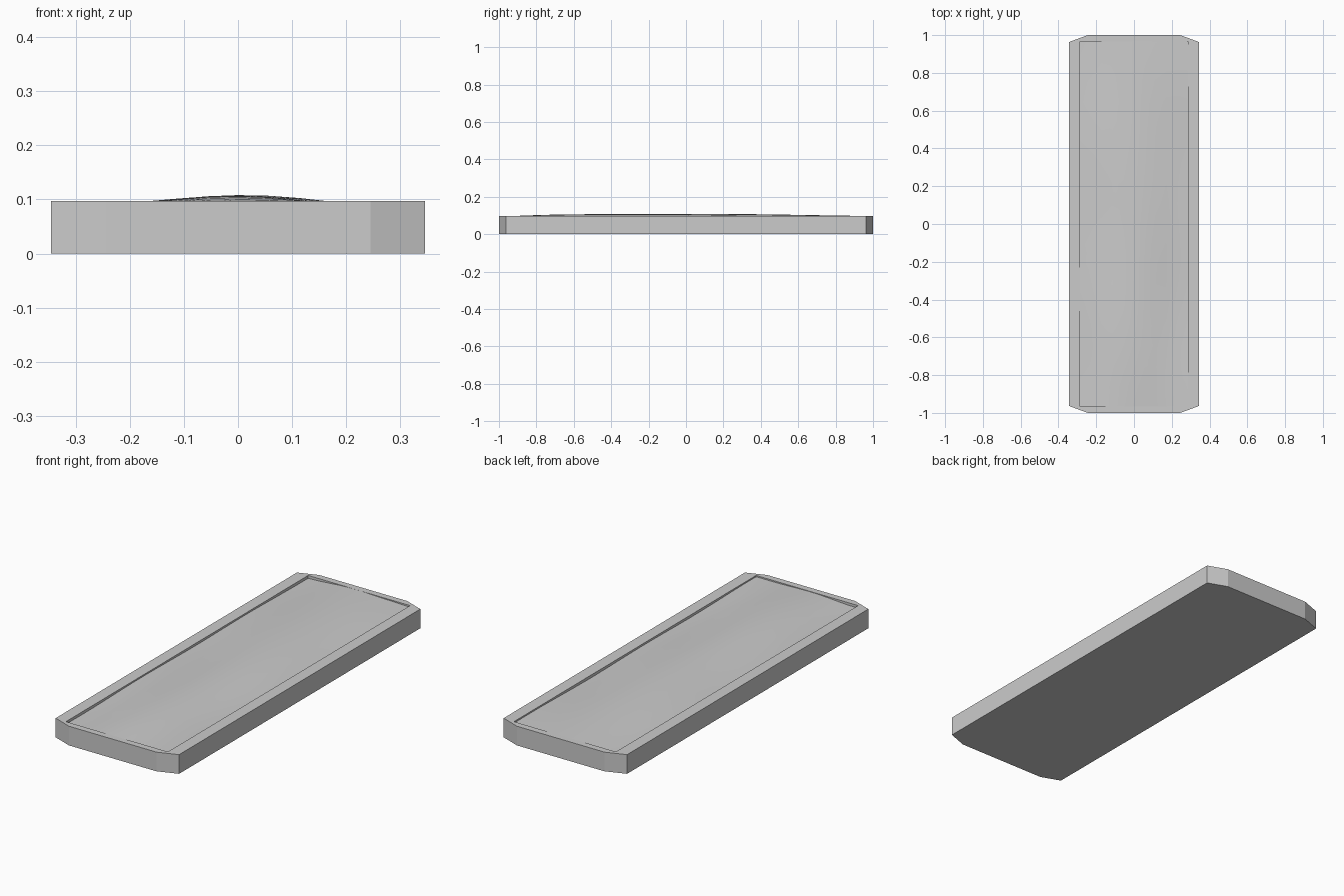
import bpy, bmesh, math

if "Cube" in bpy.data.objects:
    bpy.data.objects.remove(bpy.data.objects["Cube"])

HX, HY, H = 0.345, 1.0, 0.097      # tray half-width, half-length, height
IX, IY, FLOOR = 0.285, 0.967, 0.07  # recess half-size and floor level


def make_object(name, bm):
    bmesh.ops.recalc_face_normals(bm, faces=bm.faces)
    mesh = bpy.data.meshes.new(name)
    bm.to_mesh(mesh)
    bm.free()
    obj = bpy.data.objects.new(name, mesh)
    bpy.context.collection.objects.link(obj)
    return obj


def ring(bm, points, z):
    return [bm.verts.new((x, y, z)) for x, y in points]


def bridge(bm, a, b):
    for i in range(len(a)):
        j = (i + 1) % len(a)
        bm.faces.new((a[i], a[j], b[j], b[i]))


# Planter tray: slab with clipped corners and a rectangular recess
bm = bmesh.new()
corner = [(HX, 0.963), (0.245, HY)]
outline = (corner + [(-x, y) for x, y in reversed(corner)]
           + [(-x, -y) for x, y in corner] + [(x, -y) for x, y in reversed(corner)])
inner = [(IX, IY), (-IX, IY), (-IX, -IY), (IX, -IY)]
bottom, top = ring(bm, outline, 0), ring(bm, outline, H)
lip, floor = ring(bm, inner, H), ring(bm, inner, FLOOR)
bridge(bm, bottom, top)
bridge(bm, lip, floor)
bm.faces.new(bottom)
bm.faces.new(floor)
# rim: one face per clipped corner, one per straight side
for i in range(4):
    a, b = top[2 * i], top[2 * i + 1]
    bm.faces.new((a, b, lip[i]))
    bm.faces.new((b, top[(2 * i + 2) % 8], lip[(i + 1) % 4], lip[i]))
make_object("tray", bm)

# Soil bed: gently domed, slightly uneven surface inside the recess
bm = bmesh.new()
bmesh.ops.create_grid(bm, x_segments=10, y_segments=18, size=1)
for v in bm.verts:
    u, w = v.co.x, v.co.y
    dome = 0.5 * (1 + math.cos(math.pi * u)) * (1 - 0.55 * abs(w) ** 3)
    ripple = 0.0025 * math.sin(7 * w + 2 * u) + 0.0015 * math.sin(5 * u - 3 * w)
    ripple *= 1 - 0.7 * dome
    v.co = (u * IX, w * IY, 0.0865 + 0.021 * dome + ripple)
soil = make_object("soil_bed", bm)
for p in soil.data.polygons:
    p.use_smooth = True
